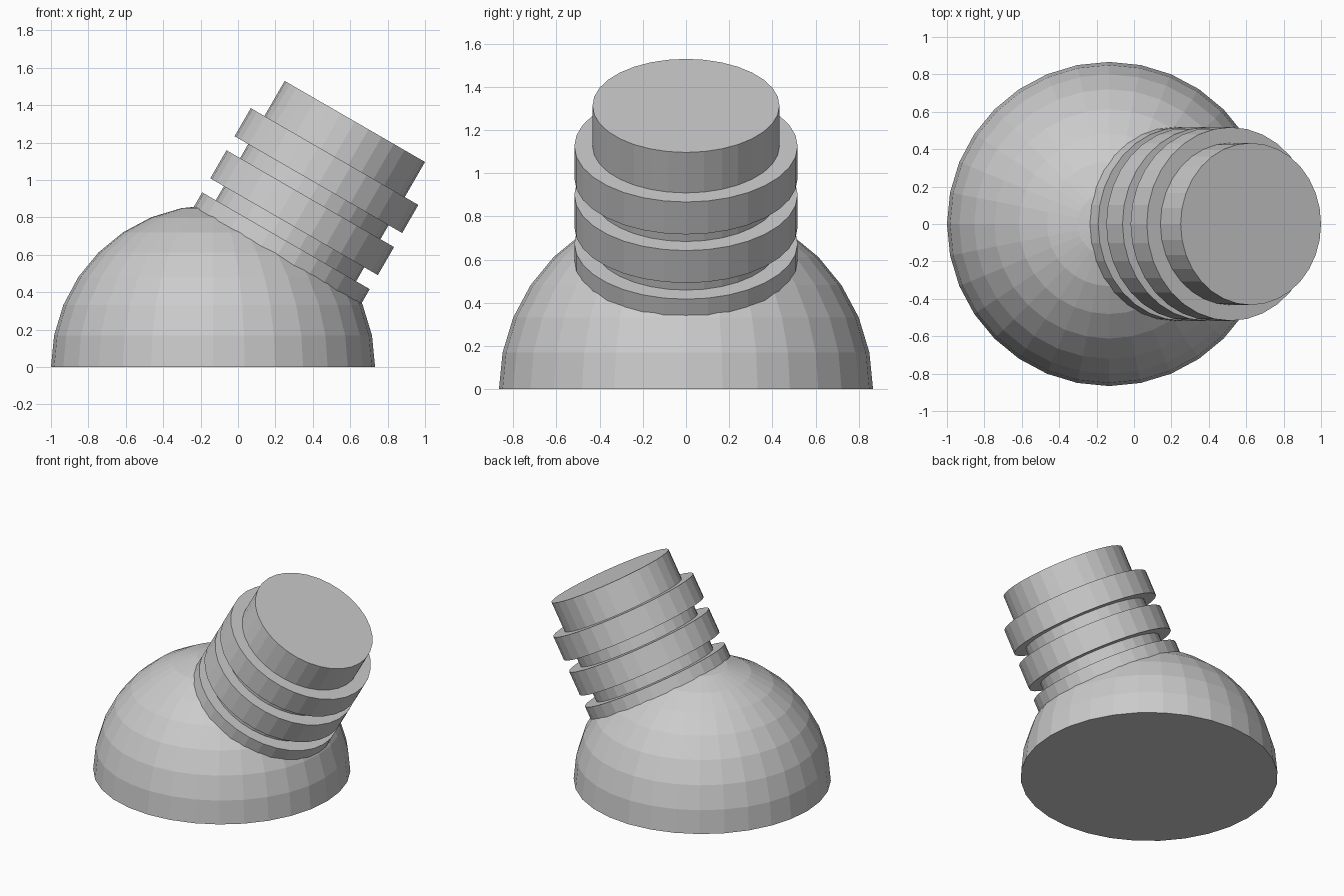
import bpy, bmesh
from math import radians
from mathutils import Matrix, Vector

if "Cube" in bpy.data.objects:
    bpy.data.objects.remove(bpy.data.objects["Cube"])

R = 0.8665                                  # dome radius; other sizes follow it
CENTRE = Vector((-1 + R, 0, 0))
TILT = Matrix.Rotation(radians(30), 4, 'Y')  # neck leans toward +x


def add_object(name, bm):
    bmesh.ops.recalc_face_normals(bm, faces=bm.faces)
    mesh = bpy.data.meshes.new(name)
    bm.to_mesh(mesh)
    bm.free()
    obj = bpy.data.objects.new(name, mesh)
    bpy.context.collection.objects.link(obj)
    return obj


def tilted_cylinder(name, radius, start, end):
    """Cylinder along the tilted axis, from start to end distance off the dome centre."""
    bm = bmesh.new()
    place = (Matrix.Translation(CENTRE) @ TILT
             @ Matrix.Translation((0, 0, (start + end) / 2)))
    bmesh.ops.create_cone(bm, cap_ends=True, segments=32, radius1=radius,
                          radius2=radius, depth=end - start, matrix=place)
    return add_object(name, bm)


# Half-sphere base with a closed flat underside
bm = bmesh.new()
bmesh.ops.create_uvsphere(bm, u_segments=32, v_segments=16, radius=R,
                          matrix=Matrix.Translation(CENTRE))
bmesh.ops.delete(bm, geom=[v for v in bm.verts if v.co.z < -0.001], context='VERTS')
bmesh.ops.contextual_create(bm, geom=[e for e in bm.edges if e.is_boundary])
add_object("dome_base", bm)

# Slanted neck rising from the dome
tilted_cylinder("neck", 0.5 * R, 0.5 * R, 1.75 * R)

# Evenly spaced collars around the neck
for i in range(3):
    mid = (0.8 + 0.3 * i) * R
    tilted_cylinder(f"collar_{i + 1}", 0.597 * R, mid - 0.1 * R, mid + 0.1 * R)
